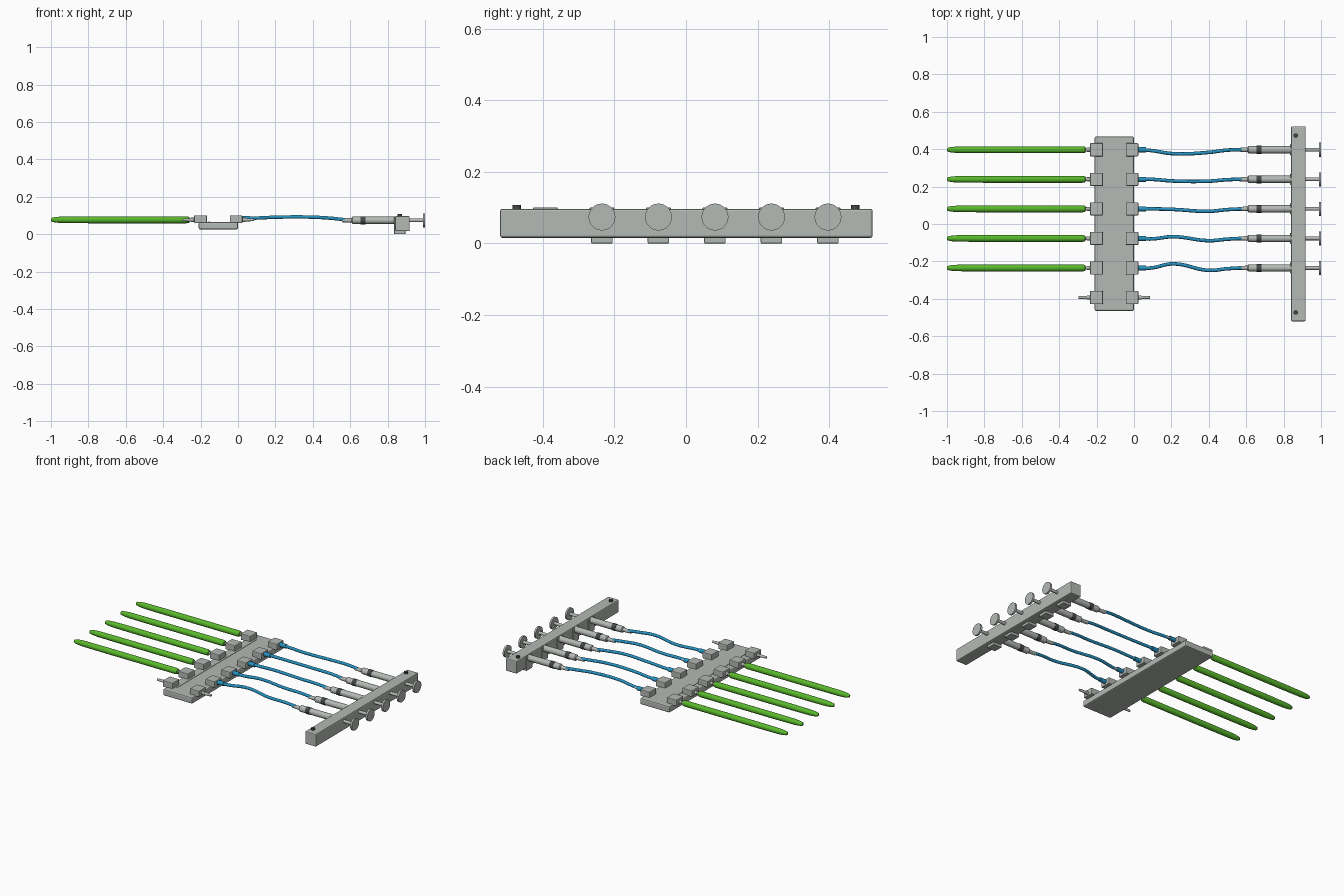
import bpy, bmesh, math
from mathutils import Matrix

if "Cube" in bpy.data.objects:
    bpy.data.objects.remove(bpy.data.objects["Cube"])


def material(name, rgb):
    m = bpy.data.materials.new(name)
    m.diffuse_color = (*rgb, 1)
    m.use_nodes = True
    m.node_tree.nodes["Principled BSDF"].inputs["Base Color"].default_value = m.diffuse_color
    return m


GREY = material("light grey", (0.46, 0.49, 0.46))
GREEN = material("green", (0.10, 0.48, 0.025))
BLUE = material("blue", (0.02, 0.29, 0.53))
DARK = material("dark grey", (0.06, 0.065, 0.065))


def finish(bm, name, mat, smooth=False):
    bmesh.ops.recalc_face_normals(bm, faces=bm.faces)
    me = bpy.data.meshes.new(name)
    bm.to_mesh(me)
    bm.free()
    ob = bpy.data.objects.new(name, me)
    bpy.context.collection.objects.link(ob)
    me.materials.append(mat)
    if smooth:
        bpy.ops.object.select_all(action='DESELECT')
        ob.select_set(True)
        bpy.context.view_layer.objects.active = ob
        bpy.ops.object.shade_smooth_by_angle(angle=math.radians(35))
    return ob


def box(name, x, y, z, mat=GREY, bevel=0.0):
    """Box between (low, high) limits on each axis."""
    bm = bmesh.new()
    bmesh.ops.create_cube(bm, size=1)
    for v in bm.verts:
        for i, (lo, hi) in enumerate((x, y, z)):
            v.co[i] = (lo + hi) / 2 + v.co[i] * (hi - lo)
    if bevel:
        bmesh.ops.bevel(bm, geom=bm.edges[:], offset=bevel, segments=2,
                        profile=0.5, affect='EDGES')
    return finish(bm, name, mat)


def lathe_x(name, y, z, profile, mat, sides=24):
    """Solid of revolution along x from (x, radius) points."""
    bm = bmesh.new()
    rings = []
    for x, r in profile:
        rings.append([bm.verts.new((x, y + r * math.cos(a), z + r * math.sin(a)))
                      for a in (2 * math.pi * k / sides for k in range(sides))])
    for a, b in zip(rings, rings[1:]):
        for k in range(sides):
            j = (k + 1) % sides
            bm.faces.new((a[k], a[j], b[j], b[k]))
    bm.faces.new(rings[0])
    bm.faces.new(rings[-1])
    return finish(bm, name, mat, True)


def tube(name, points, radius, mat):
    """Round hose through smooth points."""
    cu = bpy.data.curves.new(name, 'CURVE')
    cu.dimensions = '3D'
    cu.bevel_depth = radius
    cu.bevel_resolution = 3
    cu.resolution_u = 8
    cu.use_fill_caps = True
    sp = cu.splines.new('BEZIER')
    sp.bezier_points.add(len(points) - 1)
    for p, co in zip(sp.bezier_points, points):
        p.co = co
        p.handle_left_type = p.handle_right_type = 'AUTO'
    ob = bpy.data.objects.new(name, cu)
    bpy.context.collection.objects.link(ob)
    cu.materials.append(mat)


# Manifold plate with its long ridge
box("manifold_plate", (-0.21, 0.0), (-0.465, 0.468), (0.025, 0.066), bevel=0.008)
box("plate_ridge", (-0.158, -0.151), (-0.40, 0.41), (0.064, 0.068))

# Port blocks and nozzles on both sides, six rows
ROWS = [0.397 - 0.158 * i for i in range(6)]
for i, y in enumerate(ROWS):
    for side, x0, x1 in (("left", -0.235, -0.166), ("right", -0.043, 0.023)):
        box(f"{side}_port_block_{i}", (x0, x1), (y - 0.035, y + 0.035),
            (0.06, 0.101), bevel=0.004)
    lathe_x(f"left_nozzle_{i}", y, 0.077,
            [(-0.298, 0.007), (-0.25, 0.009), (-0.25, 0.011), (-0.23, 0.011)], GREY, 16)
    lathe_x(f"right_nozzle_{i}", y, 0.085 if i < 5 else 0.077,
            [(0.02, 0.011), (0.04, 0.011), (0.04, 0.009), (0.086, 0.007)], GREY, 16)

# Sideways drift of each hose at four stations
SWAY = [(-0.004, -0.021, -0.014, -0.002), (0.0, -0.009, -0.010, -0.002),
        (0.0, -0.003, -0.013, -0.004), (-0.003, 0.009, -0.012, -0.004),
        (0.0, 0.022, -0.013, -0.004)]

for i, y in enumerate(ROWS[:5]):
    # Green finger with a tapered tip
    lathe_x(f"green_finger_{i}", y, 0.077,
            [(-1.0, 0.006), (-0.995, 0.011), (-0.975, 0.015), (-0.94, 0.0175),
             (-0.80, 0.0185), (-0.275, 0.0185), (-0.262, 0.016), (-0.258, 0.010)], GREEN)

    # Blue hose and its collar
    s = SWAY[i]
    tube(f"blue_hose_{i}",
         [(0.03, y, 0.085), (0.09, y + s[0], 0.086), (0.21, y + s[1], 0.091),
          (0.40, y + s[2], 0.091), (0.50, y + s[3], 0.085), (0.575, y, 0.077)],
         0.0095, BLUE)
    lathe_x(f"hose_collar_{i}", y, 0.085, [(0.023, 0.0135), (0.065, 0.0135)], BLUE, 16)

    # Syringe: tip, barrel, dark piston band, rod and thumb disc
    z = 0.074
    lathe_x(f"syringe_tip_{i}", y, z, [(0.555, 0.010), (0.61, 0.0125)], GREY, 16)
    lathe_x(f"syringe_barrel_{i}", y, z,
            [(0.608, 0.015), (0.613, 0.0195), (0.85, 0.0195)], GREY)
    lathe_x(f"piston_band_{i}", y, z, [(0.655, 0.0215), (0.682, 0.0215)], DARK)
    lathe_x(f"plunger_rod_{i}", y, z, [(0.90, 0.010), (0.988, 0.010)], GREY, 16)
    lathe_x(f"thumb_disc_{i}", y, z, [(0.988, 0.0375), (1.0, 0.0375)], GREY, 32)

    # Syringe clamp set into the bar
    box(f"syringe_clamp_{i}", (0.835, 0.895), (y - 0.03, y + 0.03), (0.0, 0.09), bevel=0.003)

# Holder bar with a screw at each end
box("holder_bar", (0.84, 0.918), (-0.52, 0.522), (0.016, 0.097), bevel=0.006)
for n, y in (("front", -0.473), ("back", 0.473)):
    bm = bmesh.new()
    bmesh.ops.create_cone(bm, cap_ends=True, segments=20, radius1=0.012, radius2=0.012,
                          depth=0.03, matrix=Matrix.Translation((0.865, y, 0.093)))
    finish(bm, f"{n}_screw", DARK, True)
